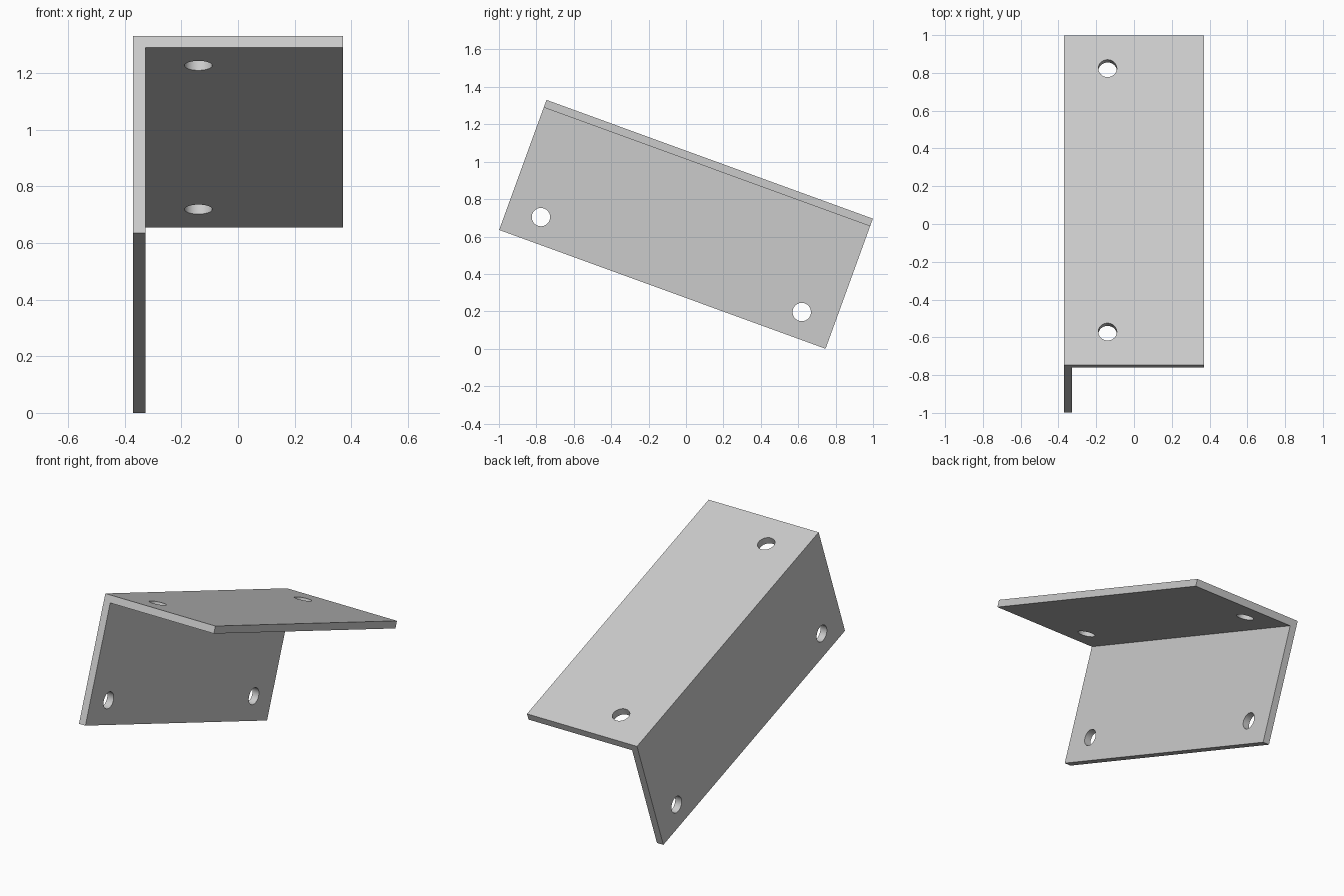
import bpy, bmesh
from math import radians, sin, cos, pi
from mathutils import Matrix

if "Cube" in bpy.data.objects:
    bpy.data.objects.remove(bpy.data.objects["Cube"])

W, L, T = 0.74, 1.857, 0.043      # flange width, length, plate thickness
TILT = radians(20)
HOLE_R, HOLE_Y = 0.049, 0.742


def make_object(name, bm):
    bmesh.ops.recalc_face_normals(bm, faces=bm.faces)
    mesh = bpy.data.meshes.new(name)
    bm.to_mesh(mesh)
    bm.free()
    obj = bpy.data.objects.new(name, mesh)
    bpy.context.collection.objects.link(obj)
    return obj


# Angle bracket: L profile extruded along y
h = W / 2
profile = [(-h, -h), (-h + T, -h), (-h + T, h - T), (h, h - T), (h, h), (-h, h)]
bm = bmesh.new()
face = bm.faces.new([bm.verts.new((x, -L / 2, z)) for x, z in profile])
ext = bmesh.ops.extrude_face_region(bm, geom=[face])
verts = [v for v in ext["geom"] if isinstance(v, bmesh.types.BMVert)]
bmesh.ops.translate(bm, verts=verts, vec=(0, L, 0))
bracket = make_object("angle_bracket", bm)

# Hole cutters: a pair through each flange
bm = bmesh.new()
for y in (-HOLE_Y, HOLE_Y):
    side = Matrix.Translation((-h + T / 2, y, -0.229)) @ Matrix.Rotation(pi / 2, 4, 'Y')
    top = Matrix.Translation((-0.14, y, h - T / 2))
    for m in (side, top):
        bmesh.ops.create_cone(bm, cap_ends=True, segments=48, radius1=HOLE_R,
                              radius2=HOLE_R, depth=T * 3, matrix=m)
cutter = make_object("hole_cutter", bm)
cutter.hide_render = True

mod = bracket.modifiers.new("holes", 'BOOLEAN')
mod.operation = 'DIFFERENCE'
mod.solver = 'EXACT'
mod.object = cutter
bpy.context.view_layer.objects.active = bracket
bracket.select_set(True)
bpy.ops.object.modifier_apply(modifier=mod.name)
bpy.data.objects.remove(cutter)

# Tilt forward edge up and rest the lowest corner on the floor
bracket.rotation_euler.x = -TILT
bracket.location.z = (W * cos(TILT) + L * sin(TILT)) / 2
bpy.ops.object.shade_smooth_by_angle(angle=radians(30))
